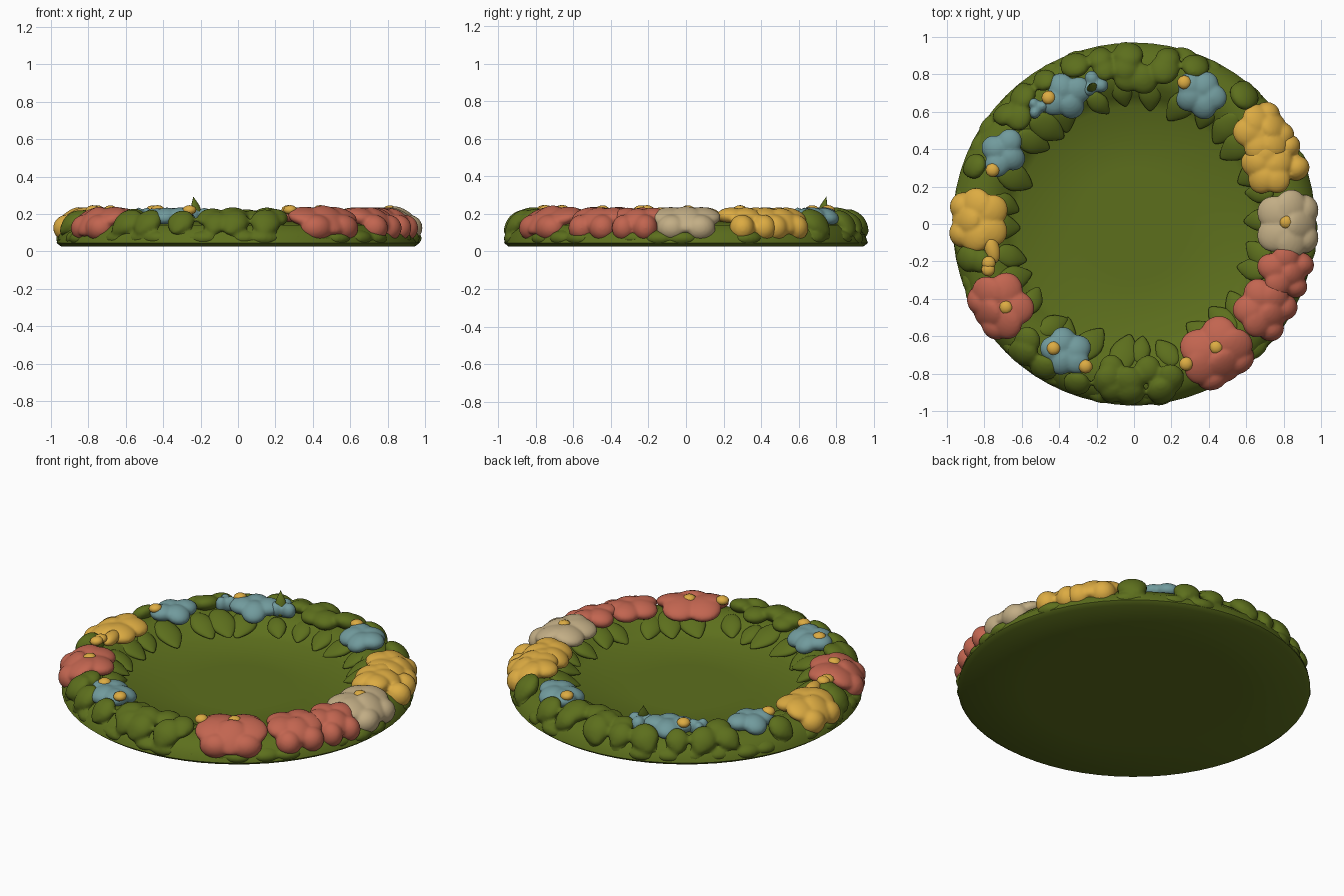
import bpy, bmesh, math, random
from mathutils import Matrix, Vector

if "Cube" in bpy.data.objects:
    bpy.data.objects.remove(bpy.data.objects["Cube"])
random.seed(4)

def material(name, rgb):
    m = bpy.data.materials.new(name)
    m.diffuse_color = (*rgb, 1)
    m.use_nodes = True
    m.node_tree.nodes["Principled BSDF"].inputs["Base Color"].default_value = m.diffuse_color
    return m

GREEN = material("leaf green", (0.108, 0.158, 0.012))
RED = material("coral red", (0.54, 0.13, 0.08))
YELLOW = material("golden yellow", (0.72, 0.41, 0.055))
BLUE = material("dusty blue", (0.165, 0.325, 0.335))
CREAM = material("cream", (0.54, 0.42, 0.235))

def finish(name, bm, mat, voxel=0):
    me = bpy.data.meshes.new(name)
    bm.normal_update()
    bm.to_mesh(me)
    bm.free()
    for p in me.polygons:
        p.use_smooth = True
    ob = bpy.data.objects.new(name, me)
    bpy.context.collection.objects.link(ob)
    me.materials.append(mat)
    if voxel:  # melt the overlapping lumps into one soft skin
        rm = ob.modifiers.new("melt", 'REMESH')
        rm.mode, rm.voxel_size, rm.use_smooth_shade = 'VOXEL', voxel, True
        sm = ob.modifiers.new("soften", 'SMOOTH')
        sm.factor, sm.iterations = 0.5, 4
    return ob

def lump(bm, loc, size, rot, point=0.0, sub=3):
    """Ellipsoid, optionally narrowed to a point at its +x end."""
    vs = bmesh.ops.create_icosphere(bm, subdivisions=sub, radius=1)["verts"]
    m = Matrix.Translation(loc) @ rot
    for v in vs:
        x, y, z = v.co
        k = 1 - point * max(0, x) ** 1.5
        v.co = m @ Vector((x * size[0], y * size[1] * k, z * size[2] * k))

def frame(az, tilt, spin=0):
    """x points radially outward, tilted down by tilt, then spun on its normal."""
    return (Matrix.Rotation(az, 4, 'Z') @ Matrix.Rotation(tilt, 4, 'Y')
            @ Matrix.Rotation(spin, 4, 'Z'))

def on_ring(x, y, tube_z=0.085):
    """Wrap a plan position onto the rounded wreath surface."""
    az, r = math.atan2(y, x), math.hypot(x, y)
    th = math.asin(max(-0.97, min(0.97, (r - 0.79) / 0.18))) * 0.9
    rr = 0.79 + 0.165 * math.sin(th)
    z = 0.1 + tube_z * math.cos(th)
    return Vector((rr * math.cos(az), rr * math.sin(az), z)), az, th

# Base: disc floor and rounded wreath core, turned around z
profile = [(0, .055), (.3, .055), (.63, .06), (.68, .09), (.73, .135), (.81, .16), (.90, .14),
           (.955, .09), (.97, .045), (.945, .026), (.6, .026), (0, .026)]
bm = bmesh.new()
vs = [bm.verts.new((r, 0, z)) for r, z in profile]
es = [bm.edges.new((a, b)) for a, b in zip(vs, vs[1:])]
bmesh.ops.spin(bm, geom=vs + es, cent=(0, 0, 0), axis=(0, 0, 1), angle=math.tau, steps=64)
bmesh.ops.remove_doubles(bm, verts=bm.verts, dist=1e-4)
bmesh.ops.recalc_face_normals(bm, faces=bm.faces)
base = finish("wreath_base", bm, GREEN)
bpy.context.view_layer.objects.active = base
base.select_set(True)
bpy.ops.object.shade_smooth_by_angle(angle=math.radians(50))

# Flowers: plan x, y, radius, colour, number of petals
flowers = [
    ("blue_flower_back_left", -.36, .68, .125, BLUE, 4), ("blue_petals_back", -.215, .745, .07, BLUE, 3),
    ("blue_petals_left", -.52, .625, .055, BLUE, 3), ("blue_flower_back_right", .355, .69, .125, BLUE, 5),
    ("blue_flower_left", -.70, .38, .12, BLUE, 4), ("blue_flower_front", -.36, -.68, .125, BLUE, 5),
    ("yellow_flower_right_back", .695, .49, .145, YELLOW, 5), ("yellow_flower_right", .71, .30, .135, YELLOW, 5),
    ("yellow_flower_left", -.83, .02, .155, YELLOW, 5), ("cream_flower", .82, .00, .165, CREAM, 5),
    ("red_flower_left", -.72, -.44, .165, RED, 5), ("red_flower_right", .80, -.25, .13, RED, 4),
    ("red_flower_right_front", .69, -.45, .145, RED, 5), ("red_flower_front", .44, -.69, .18, RED, 5)]
for name, x, y, R, mat, n in flowers:
    bm = bmesh.new()
    start = math.atan2(y, x)
    for i in range(n):
        a = start + math.tau * i / n
        d = R * .56
        p, az, th = on_ring(x + d * math.cos(a), y + d * math.sin(a), .09)
        lump(bm, p, (R * .60, R * .56, .045), frame(az, th, a - az))
    p, az, th = on_ring(x, y, .082)
    lump(bm, p, (R * .6, R * .6, .045), frame(az, th))
    if mat != BLUE:  # petals hanging down over the outer edge
        for s in (-.5, .5):
            a = start + s * R
            lump(bm, (.915 * math.cos(a), .915 * math.sin(a), .125),
                 (.075, R * .5, .072), frame(a, 0))
    finish(name, bm, mat, .009)

# Yellow flower hearts, and the thin tail of the left yellow flower
bm = bmesh.new()
for x, y in [(-.46, .68), (.27, .76), (-.76, .29), (-.43, -.665), (-.26, -.765), (.82, .01),
             (-.69, -.45), (.44, -.66), (.28, -.75), (-.78, -.21), (-.785, -.245)]:
    p, az, th = on_ring(x, y, .122)
    lump(bm, p, (.038, .038, .026), frame(az, th), sub=2)
p, az, th = on_ring(-.755, -.13, .10)
lump(bm, p, (.04, .08, .035), Matrix.Rotation(.25, 4, 'Z'))
finish("flower_hearts", bm, YELLOW)

def near_flower(x, y, gap):
    return any(math.hypot(x - f[1], y - f[2]) < f[3] + gap for f in flowers)

# Rounded leaf clumps over the outside and top of the wreath
bm = bmesh.new()
for r, n, zs in ((.93, 36, .075), (.78, 30, .078), (.86, 32, .085)):
    for i in range(n):
        a = math.tau * (i + random.uniform(-.25, .25)) / n
        x, y = r * math.cos(a), r * math.sin(a)
        if near_flower(x, y, .04):
            continue
        p, az, th = on_ring(x, y, zs)
        s = random.uniform(.85, 1.15)
        lump(bm, p, (.085 * s, .075 * s, .045 * s), frame(az, th, random.uniform(-.7, .7)), .35)
# low skirt of leaves hugging the outer edge
for i in range(40):
    a = math.tau * (i + random.uniform(-.3, .3)) / 40
    r = random.uniform(.89, .915)
    lump(bm, (r * math.cos(a), r * math.sin(a), .07), (.07, .09, .045), frame(a, 0))
finish("leaf_clumps", bm, GREEN, .011)

# Leaves reaching in over the floor
bm = bmesh.new()
for i in range(30):
    a = math.tau * (i + random.uniform(-.35, .35)) / 30
    r = random.uniform(.67, .71)
    s = random.uniform(.8, 1.15)
    spin = math.pi + random.uniform(-.5, .5)
    lump(bm, (r * math.cos(a), r * math.sin(a), random.uniform(.10, .12)),
         (.10 * s, .065 * s, .028), frame(a, -.4, spin), .5)
finish("inner_leaves", bm, GREEN)

# One leaf standing up at the back
bm = bmesh.new()
lump(bm, (-.225, .73, .225), (.075, .03, .018),
     Matrix.Rotation(2.2, 4, 'Z') @ Matrix.Rotation(-1.25, 4, 'Y'), .95)
finish("upright_leaf", bm, GREEN)
